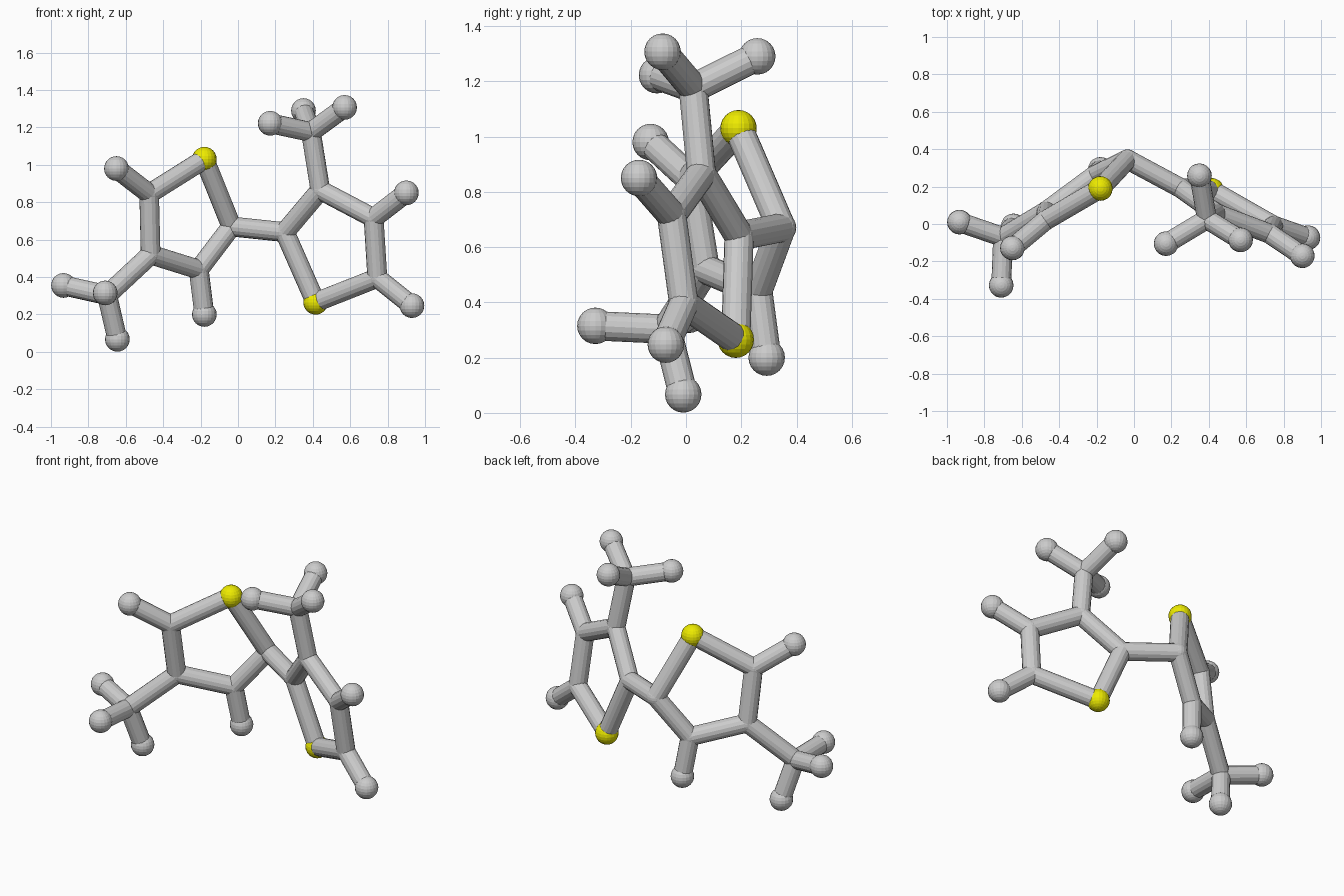
import bpy
from mathutils import Vector

if "Cube" in bpy.data.objects:
    bpy.data.objects.remove(bpy.data.objects["Cube"])

BOND_R, JOINT_R, ATOM_R = 0.053, 0.054, 0.066

yellow = bpy.data.materials.new("yellow")
yellow.diffuse_color = (0.85, 0.83, 0.0, 1)
yellow.use_nodes = True
yellow.node_tree.nodes["Principled BSDF"].inputs["Base Color"].default_value = yellow.diffuse_color

# Left ring and its methyl group
left = {
    "sulfur": (-.18, .19, 1.03),
    "c2": (-.035, .345, .67),
    "c3": (-.21, .26, .44),
    "c4": (-.467, .07, .52),
    "c5": (-.475, .018, .845),
    "methyl": (-.70, -.07, .303),
    "h3": (-.18, .292, .20),
    "h5": (-.65, -.128, .98),
    "hm1": (-.933, .01, .355),
    "hm2": (-.71, -.328, .315),
    "hm3": (-.645, -.01, .067),
}
left_bonds = ("sulfur-c2 c2-c3 c3-c4 c4-c5 c5-sulfur c4-methyl c3-h3 c5-h5 "
              "methyl-hm1 methyl-hm2 methyl-hm3")

# Right ring and its methyl group
right = {
    "sulfur": (.415, .18, .265),
    "c2": (.25, .192, .64),
    "c3": (.44, .056, .865),
    "c4": (.725, -.052, .715),
    "c5": (.745, -.008, .395),
    "methyl": (.39, .026, 1.175),
    "h4": (.90, -.17, .85),
    "h5": (.93, -.073, .247),
    "hm1": (.172, -.105, 1.222),
    "hm2": (.35, .258, 1.29),
    "hm3": (.57, -.085, 1.307),
}
right_bonds = ("sulfur-c2 c2-c3 c3-c4 c4-c5 c5-sulfur c3-methyl c4-h4 c5-h5 "
               "methyl-hm1 methyl-hm2 methyl-hm3")


def atom(name, p):
    big = "sulfur" in name or "_h" in name
    bpy.ops.mesh.primitive_uv_sphere_add(
        segments=20, ring_count=12, radius=ATOM_R if big else JOINT_R, location=p)
    ob = bpy.context.object
    ob.name = name
    if "sulfur" in name:
        ob.data.materials.append(yellow)


def bond(name, a, b):
    a, b = Vector(a), Vector(b)
    d = b - a
    bpy.ops.mesh.primitive_cylinder_add(
        vertices=16, radius=BOND_R, depth=d.length, location=(a + b) / 2,
        rotation=d.to_track_quat('Z', 'Y').to_euler())
    bpy.context.object.name = name


for side, atoms, bonds in (("left", left, left_bonds), ("right", right, right_bonds)):
    for n, p in atoms.items():
        atom(f"{side}_{n}_atom", p)
    for pair in bonds.split():
        a, b = pair.split("-")
        bond(f"{side}_bond_{a}_{b}", atoms[a], atoms[b])

# Bond linking the two rings
bond("ring_link_bond", left["c2"], right["c2"])
